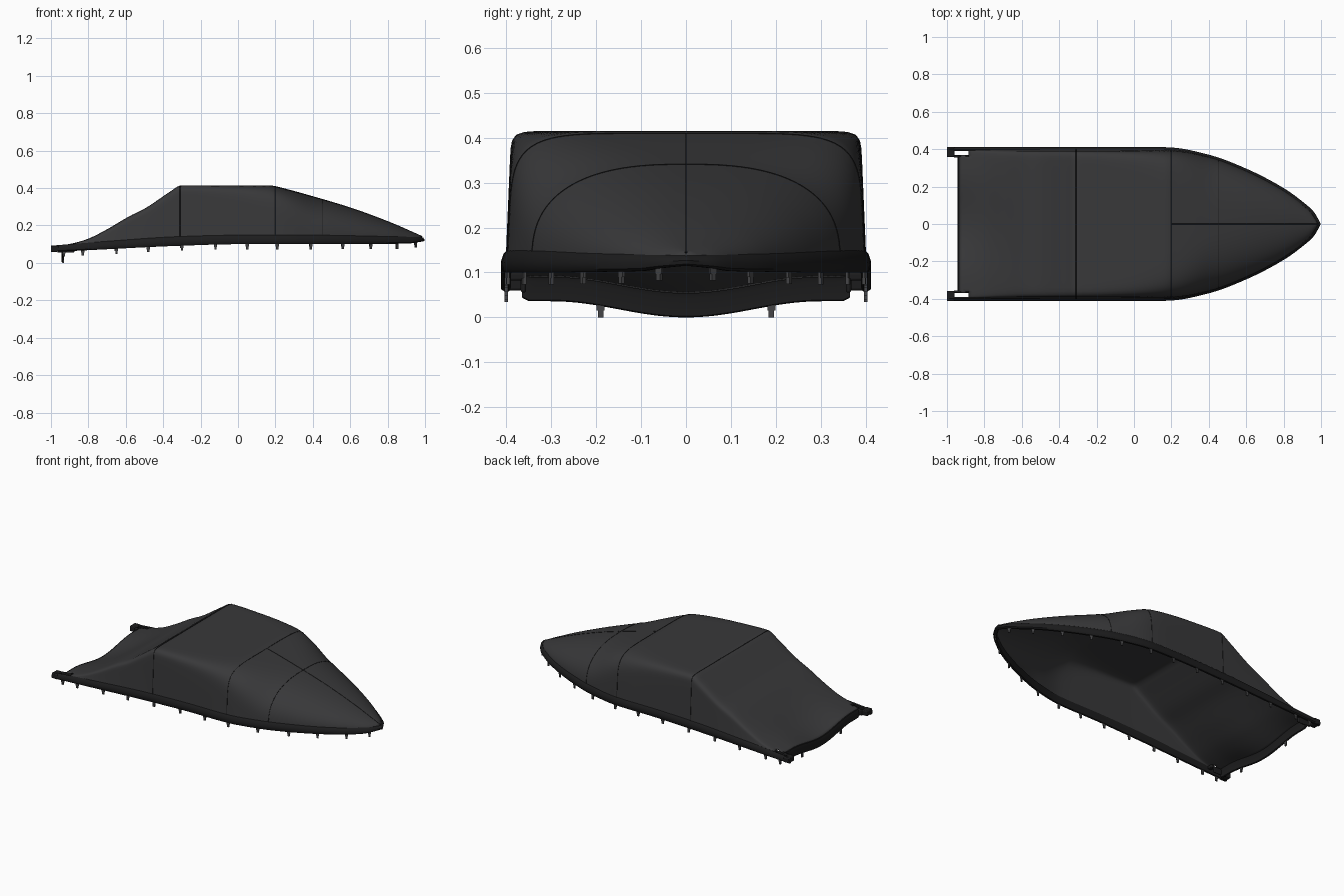
import bpy, bmesh, math
from mathutils import Vector, Matrix

if "Cube" in bpy.data.objects:
    bpy.data.objects.remove(bpy.data.objects["Cube"])


def interp(table):
    """Monotone smooth curve through (x, value) points."""
    xs, vs = zip(*table)
    d = [(vs[i + 1] - vs[i]) / (xs[i + 1] - xs[i]) for i in range(len(xs) - 1)]
    m = [d[0]] + [2 * a * b / (a + b) if a * b > 0 else 0 for a, b in zip(d, d[1:])] + [d[-1]]

    def f(x):
        x = min(max(x, xs[0]), xs[-1])
        i = max(k for k in range(len(d)) if xs[k] <= x)
        h = xs[i + 1] - xs[i]
        t = (x - xs[i]) / h
        return ((2*t**3 - 3*t*t + 1) * vs[i] + (t**3 - 2*t*t + t) * h * m[i]
                + (3*t*t - 2*t**3) * vs[i + 1] + (t**3 - t*t) * h * m[i + 1])
    return f


BOW, STERN = 0.985, -0.935
half_width = interp([(-1, .4), (.1, .4), (.2, .397), (.4, .358), (.6, .283),
                     (.8, .178), (.9, .105), (.95, .06), (BOW, .002)])
crest = interp([(STERN, .095), (-.87, .108), (-.8, .13), (-.7, .18), (-.58, .25),
                (-.5, .29), (-.36, .383), (-.31, .413), (-.28, .415), (.17, .415),
                (.22, .404), (.4, .355), (.6, .295), (.8, .222), (BOW, .142)])
hem_top = interp([(-1, .092), (-.8, .108), (-.3, .143), (0, .15), (.4, .15), (.8, .142), (BOW, .138)])
hem_low = interp([(-1, .058), (-.8, .068), (-.3, .092), (0, .1), (.5, .1), (.9, .103), (BOW, .115)])
boxiness = interp([(STERN, 8), (-.6, 16), (-.31, 25), (-.1, 16), (.2, 6), (.45, 2.6), (BOW, 2)])
sag = interp([(STERN, .037), (-.8, .018), (-.55, 0), (BOW, 0)])


def dip(y):
    return (1 + math.cos(math.pi * min(abs(y) / .3, 1))) / 2


def surface(x, a, lift=0):
    """Point on the cover at station x and section angle a."""
    n, w, base = boxiness(x), half_width(x), hem_top(x) - .012
    c, s = math.cos(a), max(math.sin(a), 0)
    r = (abs(c)**n + s**n) ** (-1 / n)
    y = c * r * w * (1 - .03 * s * r)
    z = base + (crest(x) - base) * s * r - sag(x) * dip(y) * s * r
    return Vector((x, y + lift * c, z + lift * s))


def material(name, v):
    m = bpy.data.materials.new(name)
    m.diffuse_color = (v, v, v * 1.05, 1)
    m.use_nodes = True
    m.node_tree.nodes["Principled BSDF"].inputs["Base Color"].default_value = m.diffuse_color
    return m


FABRIC, TRIM, METAL = material("fabric", .04), material("trim", .012), material("strap_grey", .06)


def finish(bm, name, mat, angle=40):
    me = bpy.data.meshes.new(name)
    bm.to_mesh(me)
    bm.free()
    ob = bpy.data.objects.new(name, me)
    bpy.context.collection.objects.link(ob)
    me.materials.append(mat)
    bpy.ops.object.select_all(action='DESELECT')
    ob.select_set(True)
    bpy.context.view_layer.objects.active = ob
    bpy.ops.object.shade_smooth_by_angle(angle=math.radians(angle))
    return ob


def loft(name, rings, mat, closed=True, angle=40):
    bm = bmesh.new()
    vs = [[bm.verts.new(p) for p in ring] for ring in rings]
    k = len(vs[0])
    for a, b in zip(vs, vs[1:]):
        for j in range(k if closed else k - 1):
            q = (j + 1) % k
            bm.faces.new((a[j], a[q], b[q], b[j]))
    if closed:
        bm.faces.new(vs[0])
        bm.faces.new(vs[-1])
        bmesh.ops.recalc_face_normals(bm, faces=bm.faces[:])
        return finish(bm, name, mat, angle)
    # openings for the stern corner loops
    gone = [f for f in bm.faces
            if f.calc_center_median().x < -.885 and abs(f.calc_center_median().y) > .365]
    bmesh.ops.delete(bm, geom=gone, context='FACES')
    return finish(bm, name, mat, angle)


def box(bm, lo, hi, turn=0):
    lo, hi = Vector(lo), Vector(hi)
    mat = Matrix.Translation((lo + hi) / 2) @ Matrix.Rotation(turn, 4, 'Z') \
        @ Matrix.Diagonal((*(hi - lo), 1))
    bmesh.ops.create_cube(bm, size=1, matrix=mat)


# Main cover shell
SEG = 96
stations = [STERN + (BOW - STERN) * i / 110 for i in range(111)]
cover = loft("cover", [[surface(x, math.pi * j / SEG) for j in range(SEG + 1)] for x in stations],
             FABRIC, closed=False, angle=60)
sol = cover.modifiers.new("thickness", 'SOLIDIFY')
sol.thickness, sol.offset = .005, -1

# Side hem running round the bow
xs = [-1 + (BOW + 1) * math.sin(math.pi / 2 * i / 60) for i in range(60)]
path = [Vector((x, half_width(x), 0)) for x in xs]
path = path + [Vector((BOW, 0, 0))] + [Vector((p.x, -p.y, 0)) for p in reversed(path)]
rings = []
for i, p in enumerate(path):
    t = (path[min(i + 1, len(path) - 1)] - path[max(i - 1, 0)]).normalized()
    out = Vector((-t.y, t.x, 0))
    zt, zb = hem_top(p.x), hem_low(p.x)
    rings.append([p + out * o + Vector((0, 0, zb + (zt - zb) * k)) for o, k in
                  ((-.01, .9), (-.002, 1), (.006, .85), (.012, .5), (.011, .15), (.005, 0), (-.006, 0), (-.01, .15))])
loft("side_hem", rings, TRIM)

# Stern hem hanging in a shallow wave
rings = []
for i in range(49):
    y = -.365 + .73 * i / 48
    b = .036 * (1 - dip(y)) + (.008 if abs(y) > .355 else 0)
    h = .054
    rings.append([Vector((STERN + o, y, b + h * k)) for o, k in
                  ((.01, 1), (-.003, 1), (-.01, .6), (-.008, .1), (-.002, 0), (.006, .05), (.006, .8))])
loft("stern_hem", rings, TRIM)

# Stern corner loops framing the slots
bm = bmesh.new()
for s in (-1, 1):
    for x0, x1, y0, y1, z0, z1 in ((-1, -.96, .358, .412, .06, .092),
                                   (-.965, -.875, .356, .368, .055, .092),
                                   (-.886, -.86, .36, .395, .082, .1)):
        box(bm, (x0, min(s * y0, s * y1), z0), (x1, max(s * y0, s * y1), z1))
loops = finish(bm, "corner_loops", TRIM)
bev = loops.modifiers.new("soft", 'BEVEL')
bev.width, bev.segments = .005, 2

# Tie-down straps below the hem
bm = bmesh.new()


def strap(x, y, z, turn):
    box(bm, (x - .009, y - .003, z - .012), (x + .009, y + .003, z + .012), turn)
    box(bm, (x - .006, y - .004, z - .027), (x + .006, y + .004, z - .012), turn)


for x in (-.93, -.83, -.65, -.48, -.3, -.12, .05, .21, .39, .56, .71, .85, .95):
    turn = math.atan2(half_width(x + .01) - half_width(x - .01), .02)
    for s in (-1, 1):
        strap(x, s * half_width(x), hem_low(x), s * turn)
for y in (-.19, .19):
    strap(STERN, y, .027, math.pi / 2)
finish(bm, "straps", METAL)


# Stitched seams
def seam(name, pts):
    cu = bpy.data.curves.new(name, 'CURVE')
    cu.dimensions, cu.bevel_depth, cu.bevel_resolution = '3D', .0016, 1
    sp = cu.splines.new('POLY')
    sp.points.add(len(pts) - 1)
    for q, p in zip(sp.points, pts):
        q.co = (*p, 1)
    cu.materials.append(TRIM)
    bpy.context.collection.objects.link(bpy.data.objects.new(name, cu))


for name, x in (("rear_seam", -.31), ("windshield_seam", .2), ("bow_seam", .45)):
    seam(name, [surface(x, math.pi * j / SEG) for j in range(SEG + 1)])
seam("centre_seam", [surface(.2 + (BOW - .2) * i / 40, math.pi / 2) for i in range(41)])
